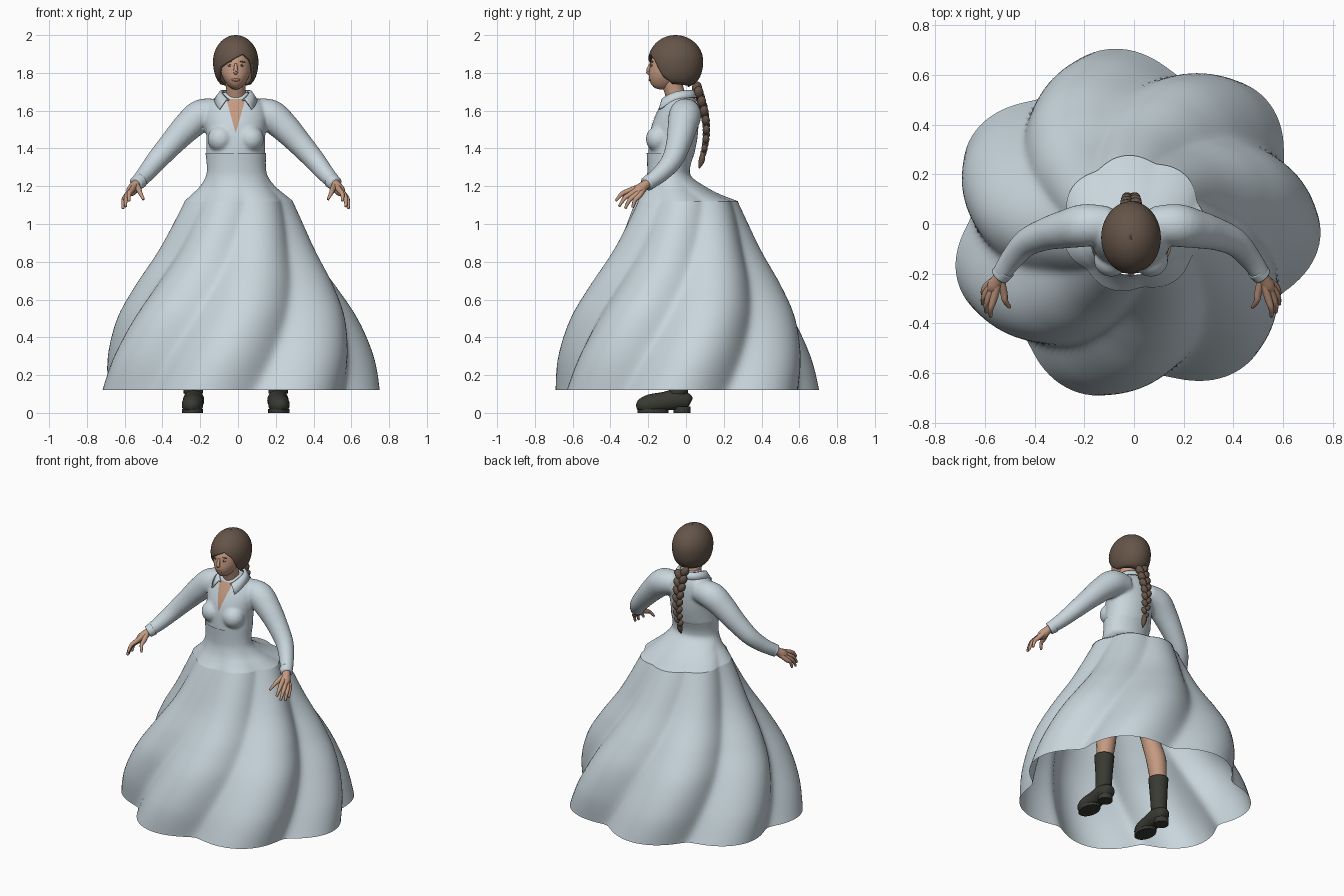
import bpy, bmesh
from math import sin, cos, pi, radians, sqrt
from mathutils import Vector, Matrix

cube = bpy.data.objects.get("Cube")
if cube:
    bpy.data.objects.remove(cube)

MID = -0.012  # the body stands slightly off the skirt centre


def material(name, r, g, b):
    m = bpy.data.materials.new(name)
    m.use_nodes = True
    m.diffuse_color = (r, g, b, 1)
    node = next(n for n in m.node_tree.nodes if n.type == 'BSDF_PRINCIPLED')
    node.inputs["Base Color"].default_value = (r, g, b, 1)
    node.inputs["Roughness"].default_value = 0.8
    return m


DRESS = material("pale blue cloth", 0.58, 0.67, 0.72)
HAIR = material("brown hair", 0.13, 0.09, 0.065)
SKIN = material("skin", 0.55, 0.32, 0.22)
BOOT = material("dark leather", 0.04, 0.042, 0.032)
LIPS = material("lips", 0.40, 0.17, 0.13)
WHITE = material("eye white", 0.6, 0.55, 0.5)


def finish(bm, name, mat, smooth=True):
    bmesh.ops.recalc_face_normals(bm, faces=bm.faces)
    me = bpy.data.meshes.new(name)
    bm.to_mesh(me)
    bm.free()
    me.materials.append(mat)
    for p in me.polygons:
        p.use_smooth = smooth
    ob = bpy.data.objects.new(name, me)
    bpy.context.collection.objects.link(ob)
    return ob


def curve(pts, n=6):
    """Smooth curve through points of any dimension."""
    out = []
    for i in range(len(pts) - 1):
        a, b, c, d = (pts[min(max(i + k, 0), len(pts) - 1)] for k in (-1, 0, 1, 2))
        for j in range(n):
            t = j / n
            out.append(tuple(0.5 * (2*q + (r - p)*t + (2*p - 5*q + 4*r - s)*t*t
                                    + (3*q - p - 3*r + s)*t**3)
                             for p, q, r, s in zip(a, b, c, d)))
    return out + [tuple(pts[-1])]


def skin_rings(bm, rings, closed=True, cap=True):
    rows = [[bm.verts.new(p) for p in ring] for ring in rings]
    n = len(rows[0])
    for a, b in zip(rows, rows[1:]):
        for i in range(n if closed else n - 1):
            j = (i + 1) % n
            bm.faces.new((a[i], a[j], b[j], b[i]))
    if cap:
        bm.faces.new(rows[0])
        bm.faces.new(rows[-1])


def loft(name, rings, mat, closed=True, cap=True):
    bm = bmesh.new()
    skin_rings(bm, rings, closed, cap)
    return finish(bm, name, mat)


def tube_rings(pts, sides=16, n=5):
    path = curve(pts, n)
    rings = []
    for i, p in enumerate(path):
        d = Vector(path[min(i + 1, len(path) - 1)][:3]) - Vector(path[max(i - 1, 0)][:3])
        q = d.to_track_quat('Z', 'Y')
        rings.append([Vector(p[:3]) + q @ Vector((p[3]*cos(2*pi*k/sides), p[3]*sin(2*pi*k/sides), 0))
                      for k in range(sides)])
    return rings


def side(pts, s):
    return [(MID + s*p[0],) + tuple(p[1:]) for p in pts]


def ball(name, loc, size, mat, turn=0, segs=16):
    bm = bmesh.new()
    m = Matrix.Translation(loc) @ Matrix.Rotation(turn, 4, 'Y') @ Matrix.Diagonal((*size, 1))
    bmesh.ops.create_uvsphere(bm, u_segments=segs, v_segments=segs // 2 + 2, radius=1, matrix=m)
    return finish(bm, name, mat)


def lobe(angle, t):
    """Seven rounded folds that swirl clockwise toward the hem."""
    psi = angle - radians(73 + 50*(1 - t))
    return 1 - sqrt(sin(3.5*psi)**2 + 0.03)


# skirt
rings = []
for z, r, depth in curve([(1.12, .29, .09), (.87, .415, .13), (.67, .545, .15), (.5, .645, .16),
                          (.3, .718, .16), (.12, .75, .155)], 10):
    t = 1.12 - z
    rings.append([(r*(1 - depth*lobe(a, t))*cos(a), .945*r*(1 - depth*lobe(a, t))*sin(a), z)
                  for a in (2*pi*k/168 for k in range(168))])
loft("skirt", rings, DRESS, cap=False)

# waist flaring into a wavy peplum: height, half width, front, back, fold depth
rings = []
for z, rx, yf, yb, depth in curve([(1.375, .16, -.208, .045, 0), (1.3, .156, -.205, .022, 0),
                                   (1.25, .165, -.207, .03, 0), (1.2, .2, -.222, .1, .03),
                                   (1.16, .245, -.245, .175, .06), (1.12, .293, -.277, .277, .09)]):
    blend = min(1, (1.375 - z) / .25)
    rings.append([(MID*(1 - blend) + rx*(1 - depth*lobe(a, 0))*cos(a),
                   (yf + yb)/2 + (yb - yf)/2*(1 - depth*lobe(a, 0))*sin(a), z)
                  for a in (2*pi*k/112 for k in range(112))])
loft("waist_and_peplum", rings, DRESS, cap=False)

# bodice and sleeves fused into one garment
bm = bmesh.new()
rings = []
for z, rx, yf, yb in curve([(1.35, .157, -.2, .04), (1.45, .155, -.195, .06), (1.52, .163, -.182, .066),
                            (1.58, .165, -.158, .066), (1.63, .15, -.13, .06), (1.67, .105, -.105, .045),
                            (1.7, .06, -.09, .02)]):
    rings.append([(MID + rx*cos(a), (yf + yb)/2 + (yb - yf)/2*sin(a), z)
                  for a in (2*pi*k/48 for k in range(48))])
skin_rings(bm, rings)
ARM = [(.08, 0, 1.59, .07), (.18, -.005, 1.575, .086), (.26, -.02, 1.51, .078), (.34, -.04, 1.425, .066),
       (.42, -.075, 1.335, .056), (.48, -.14, 1.262, .046), (.525, -.205, 1.215, .038)]
for s in (1, -1):
    skin_rings(bm, tube_rings(side(ARM, s), 24))
    bust = Matrix.Translation((MID + s*.08, -.145, 1.45)) @ Matrix.Diagonal((.07, .068, .07, 1))
    bmesh.ops.create_uvsphere(bm, u_segments=20, v_segments=12, radius=1, matrix=bust)
bodice = finish(bm, "bodice_and_sleeves", DRESS)
mod = bodice.modifiers.new("fuse", 'REMESH')
mod.mode = 'VOXEL'
mod.voxel_size = .009
mod.use_smooth_shade = True
mod = bodice.modifiers.new("soften", 'SMOOTH')
mod.factor = .5
mod.iterations = 6


def plate(name, top, bottom, wide, narrow, mat, lift):
    """Thin panel laid onto the front of the bodice."""
    rows = []
    for k in range(13):
        t = k / 12
        w = wide + (narrow - wide)*t
        rows.append([(MID + w*(j - 4)/4, -.3, top + (bottom - top)*t) for j in range(9)])
    ob = loft(name, rows, mat, closed=False, cap=False)
    m = ob.modifiers.new("lay on", 'SHRINKWRAP')
    m.target = bodice
    m.wrap_method = 'PROJECT'
    m.use_project_y = True
    m.wrap_mode = 'ABOVE_SURFACE'
    m.offset = lift


plate("open_neckline", 1.66, 1.49, .05, .003, SKIN, .004)
plate("button_placket", 1.5, 1.37, .008, .008, DRESS, .003)

# collar with pointed front flaps
rows = [[], [], []]
for k in range(49):
    a = radians(28 + 304*k/48)
    f = ((cos(a) + 1)/2)**3
    spread = a + (.35 if a < pi else -.35)*f
    z = 1.705 - .055*f
    for row, ang, rx, ry, h in ((0, a, .07, .078, z), (1, a + (spread - a)*.4, .086, .095, z + .004),
                                (2, spread, .112 + .014*f, .112 + .025*f, z - .034 - .018*f)):
        rows[row].append((MID + rx*sin(ang), -.05 - ry*cos(ang), h))
collar = loft("collar", rows, DRESS, closed=False, cap=False)
collar.modifiers.new("thickness", 'SOLIDIFY').thickness = .009

# neck and head
loft("neck", tube_rings([(MID, -.03, 1.62, .058), (MID, -.058, 1.69, .052), (MID, -.08, 1.77, .055)], 24), SKIN)
rings = []
for k in range(1, 24):
    c, s = cos(pi*k/24), sin(pi*k/24)**.85
    low = max(0, -c)
    w = 1 - .28*low**1.5
    rings.append([(MID + .08*s*w*cos(a), -.1 - .025*low + .093*s*sin(a), 1.82 + .108*c)
                  for a in (2*pi*j/32 for j in range(32))])
loft("head", rings, SKIN)
loft("nose", tube_rings([(MID, -.187, 1.848, .007), (MID, -.2, 1.815, .011), (MID, -.198, 1.803, .012),
                         (MID, -.188, 1.796, .008)], 12), SKIN)
ball("lips", (MID, -.19, 1.763), (.024, .008, .008), LIPS)
for s, word in ((1, "left"), (-1, "right")):
    ball(word + "_eye", (MID + s*.032, -.181, 1.84), (.014, .006, .006), WHITE)
    ball(word + "_iris", (MID + s*.032, -.185, 1.84), (.006, .004, .006), HAIR)
    ball(word + "_brow", (MID + s*.034, -.178, 1.859), (.018, .007, .003), HAIR, s*.1)

# hair cap: lower edge height by angle from the front
EDGE = [(-180, 1.725), (-80, 1.742), (-60, 1.775), (-45, 1.825), (-25, 1.85), (0, 1.88), (20, 1.9),
        (42, 1.865), (60, 1.78), (80, 1.742), (180, 1.725)]


def hair_edge(d):
    for (a, za), (b, zb) in zip(EDGE, EDGE[1:]):
        if a <= d <= b:
            return za + (zb - za)*(d - a)/(b - a)


rings = []
for k in range(25):
    ring = []
    for j in range(72):
        d = -180 + 5*j
        h = 1 - (2 - hair_edge(d))/.14
        t = k/24
        c = 1 - (1 - h)*(.001 + .999*t)**1.6
        r = max(0, 1 - c*c)**(.5 if c > 0 else .3)
        a = radians(d)
        ring.append((MID + .12*r*sin(a), -.055 - .146*r*cos(a), 1.86 + .14*c))
    rings.append(ring)
cap = loft("hair", rings, HAIR, cap=False)
cap.modifiers.new("thickness", 'SOLIDIFY').thickness = .014

# braid of alternating strands
for i in range(15):
    t, s = i/14, 1 if i % 2 else -1
    w = 1 - .4*t
    ball("braid_strand", (MID + s*.019*w, .058 + .05*sin(2.4*t), 1.72 - .345*t),
         (.026*w, .027*w, .038*w), HAIR, s*.55, 14)
loft("braid_tuft", tube_rings([(MID, .09, 1.375, .012), (MID, .085, 1.345, .017), (MID, .078, 1.32, .013),
                               (MID, .07, 1.295, .003)], 10), HAIR)

# hands, legs and boots
FINGERS = {"index": ((.552, -.3, 1.176), (.565, -.372, 1.122)), "middle": ((.568, -.286, 1.162), (.583, -.355, 1.092)),
           "ring": ((.576, -.267, 1.153), (.597, -.322, 1.082)), "little": ((.577, -.247, 1.15), (.597, -.283, 1.087)),
           "thumb": ((.512, -.275, 1.18), (.488, -.335, 1.13))}
WRIST = (.528, -.212, 1.21)
for s, word in ((1, "left"), (-1, "right")):
    loft(word + "_cuff", tube_rings(side([(.505, -.183, 1.23, .041), (.528, -.208, 1.212, .039)], s), 20), DRESS)
    loft(word + "_palm", tube_rings(side([(.515, -.19, 1.225, .027), (*WRIST, .025), (.55, -.25, 1.178, .029),
                                          (.562, -.276, 1.162, .016)], s), 14), SKIN)
    for finger, (knuckle, tip) in FINGERS.items():
        bend = [(p + q)/2 + e for p, q, e in zip(knuckle, tip, (.006, -.004, .01))]
        loft(word + "_" + finger + "_finger",
             tube_rings(side([(*WRIST, .017), (*knuckle, .015), (*bend, .0115), (*tip, .007)], s), 10, 4), SKIN)
    loft(word + "_leg", tube_rings(side([(.22, -.04, .28, .047), (.205, -.04, .45, .062), (.175, -.06, .6, .06),
                                         (.13, -.07, .85, .085), (.1, -.07, 1.1, .09)], s), 20), SKIN)
    loft(word + "_boot_shaft", tube_rings(side([(.225, -.04, .05, .05), (.225, -.04, .12, .051), (.222, -.04, .22, .055),
                                                (.22, -.04, .33, .063)], s), 24), BOOT)
    foot = tube_rings(side([(.222, .025, .055, .02), (.222, .01, .06, .042), (.223, -.05, .068, .056),
                            (.225, -.12, .056, .054), (.23, -.19, .042, .056), (.233, -.24, .035, .04),
                            (.234, -.262, .03, .012)], s), 20)
    loft(word + "_boot_foot", [[(p.x, p.y, max(p.z, .015)) for p in ring] for ring in foot], BOOT)
    for part, y, length, height in (("sole", -.175, .083, .02), ("heel", -.02, .045, .035)):
        bm = bmesh.new()
        m = Matrix.Translation((MID + s*.228, y, height/2)) @ Matrix.Diagonal((.056 if part == "sole" else .045, length, height, 1))
        bmesh.ops.create_cone(bm, cap_ends=True, segments=28, radius1=1, radius2=1, depth=1, matrix=m)
        finish(bm, word + "_boot_" + part, BOOT, smooth=False)
